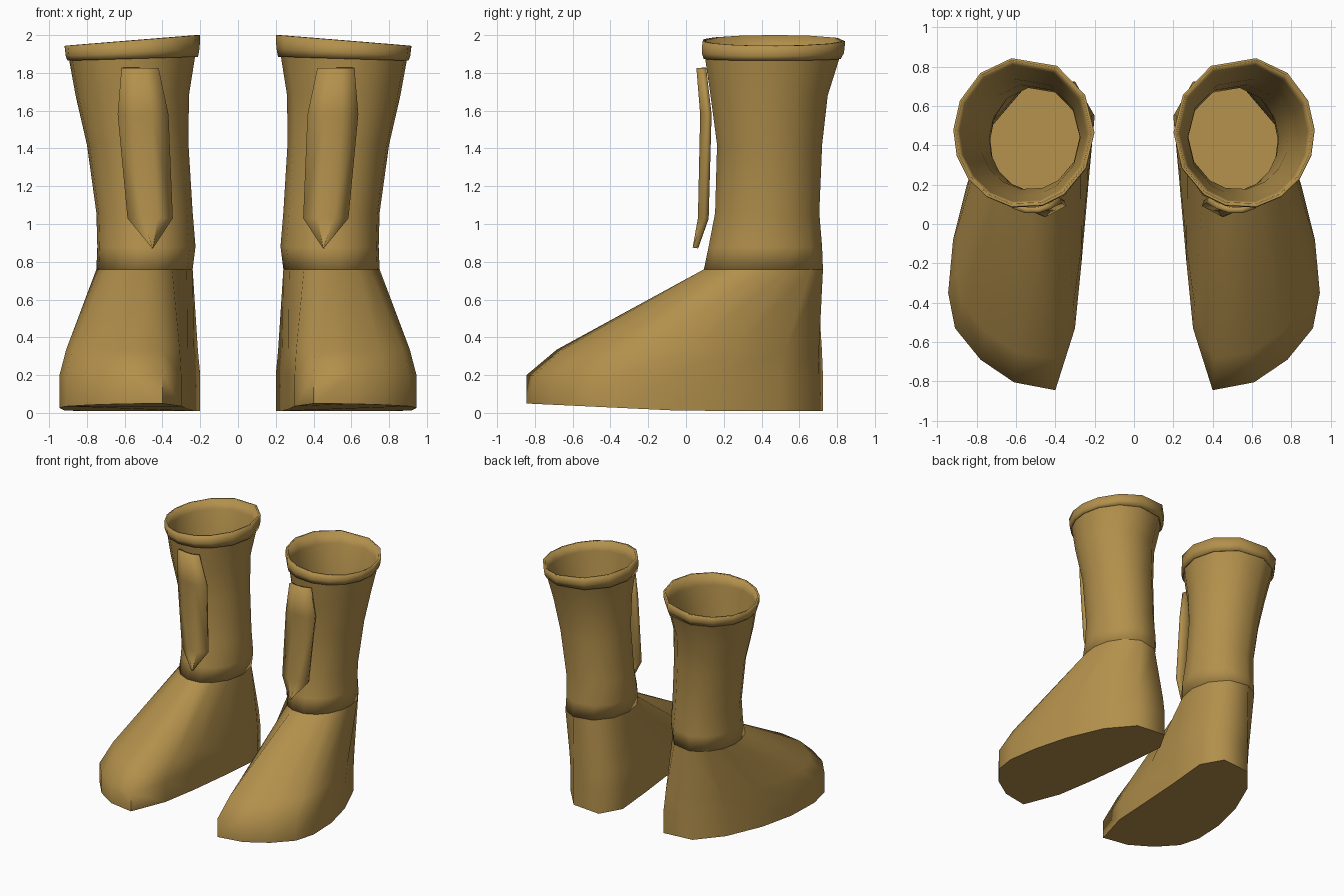
import bpy, bmesh, math

if "Cube" in bpy.data.objects:
    bpy.data.objects.remove(bpy.data.objects["Cube"])

tan = bpy.data.materials.new("tan_leather")
tan.diffuse_color = (0.45, 0.28, 0.072, 1)
tan.use_nodes = True
tan.node_tree.nodes["Principled BSDF"].inputs["Base Color"].default_value = tan.diffuse_color

# directions around the ankle, starting at the toe and going round the outer side
ANGLES = [math.radians(a) for a in
          (-105, -80, -58, -38, -18, 2, 25, 52, 80, 118, 150, 180, 208, 235)]


def ellipse(x0, x1, y0, y1, z, tilt=0.0, grow=0.0):
    """Ring bounded by x0..x1 and y0..y1; tilt lowers the outer side."""
    cx, cy = (x0 + x1) / 2, (y0 + y1) / 2
    rx, ry = (x1 - x0) / 2 + grow, (y1 - y0) / 2 + grow
    ring = []
    for a in ANGLES:
        x, y = cx + rx * math.cos(a), cy + ry * math.sin(a)
        ring.append((x, y, z - tilt * (x - x0)))
    return ring


def loft(name, rings, closed=True, cap=False, thick=0.0, angle=60):
    """Skin a list of rings, then thicken, smooth and mirror to the other boot."""
    bm = bmesh.new()
    rows = [[bm.verts.new(p) for p in r] for r in rings]
    n = len(rows[0])
    for a, b in zip(rows, rows[1:]):
        for i in range(n if closed else n - 1):
            j = (i + 1) % n
            bm.faces.new((a[i], a[j], b[j], b[i]))
    if cap:
        bm.faces.new(rows[0])
    if closed:
        bmesh.ops.recalc_face_normals(bm, faces=bm.faces)
    me = bpy.data.meshes.new(name)
    bm.to_mesh(me)
    bm.free()
    me.materials.append(tan)
    ob = bpy.data.objects.new(name, me)
    bpy.context.collection.objects.link(ob)
    bpy.ops.object.select_all(action='DESELECT')
    ob.select_set(True)
    bpy.context.view_layer.objects.active = ob
    bpy.ops.object.shade_smooth_by_angle(angle=math.radians(angle))
    if thick:
        s = ob.modifiers.new("thickness", 'SOLIDIFY')
        s.thickness = thick
        s.offset = -1
    m = ob.modifiers.new("pair", 'MIRROR')
    m.use_axis = (True, False, False)
    m.use_mirror_merge = False
    return ob


# foot: sole outline, toe wall, upper edge, ankle
SOLE = [(.40, -.845), (.61, -.805), (.78, -.69), (.91, -.53), (.945, -.35),
        (.92, -.08), (.85, .2), (.72, .5), (.55, .7), (.3, .725),
        (.2, .55), (.232, .2), (.267, -.2), (.3, -.53)]
ankle = ellipse(.24, .75, .09, .73, .76)
sole = [(x, y, .01 + .04 * max(0, -y) / .85) for x, y in SOLE]
wall = [(x, y, .2) for x, y in SOLE]
upper = [(x + (a[0] - x) * .17, y + (a[1] - y) * .17, .335)
         for (x, y), a in zip(SOLE, ankle)]
loft("foot", [sole, wall, upper, ankle], cap=True, angle=75)

# shaft: flaring leg tube with a sloping top
loft("shaft", [
    ankle,
    ellipse(.225, .745, .115, .725, .88),
    ellipse(.24, .75, .15, .71, 1.06),
    ellipse(.262, .80, .16, .725, 1.42),
    ellipse(.26, .86, .125, .755, 1.68),
    ellipse(.225, .895, .095, .82, 1.9, .04),
    ellipse(.205, .915, .085, .845, 1.995, .08),
], thick=.014)

# rim band: thin fold around the top edge
loft("rim_band", [
    ellipse(.222, .893, .098, .815, 1.885, .03, .01),
    ellipse(.215, .90, .09, .83, 1.93, .06, .012),
    ellipse(.205, .915, .085, .845, 2.0, .08, .004),
], thick=.012)

# shin plate: pointed, gently curved panel standing off the front
plate = []
for z, xl, xr, y in ((.875, .448, .457, .035), (1.03, .345, .585, .063),
                     (1.58, .368, .637, .075), (1.825, .42, .617, .055)):
    back = .03 * (xr - xl) / .25
    plate.append([(xl, y + back, z), (xl * .67 + xr * .33, y, z),
                  (xl * .33 + xr * .67, y, z), (xr, y + back, z)])
loft("shin_plate", plate, closed=False, thick=.03, angle=40)
